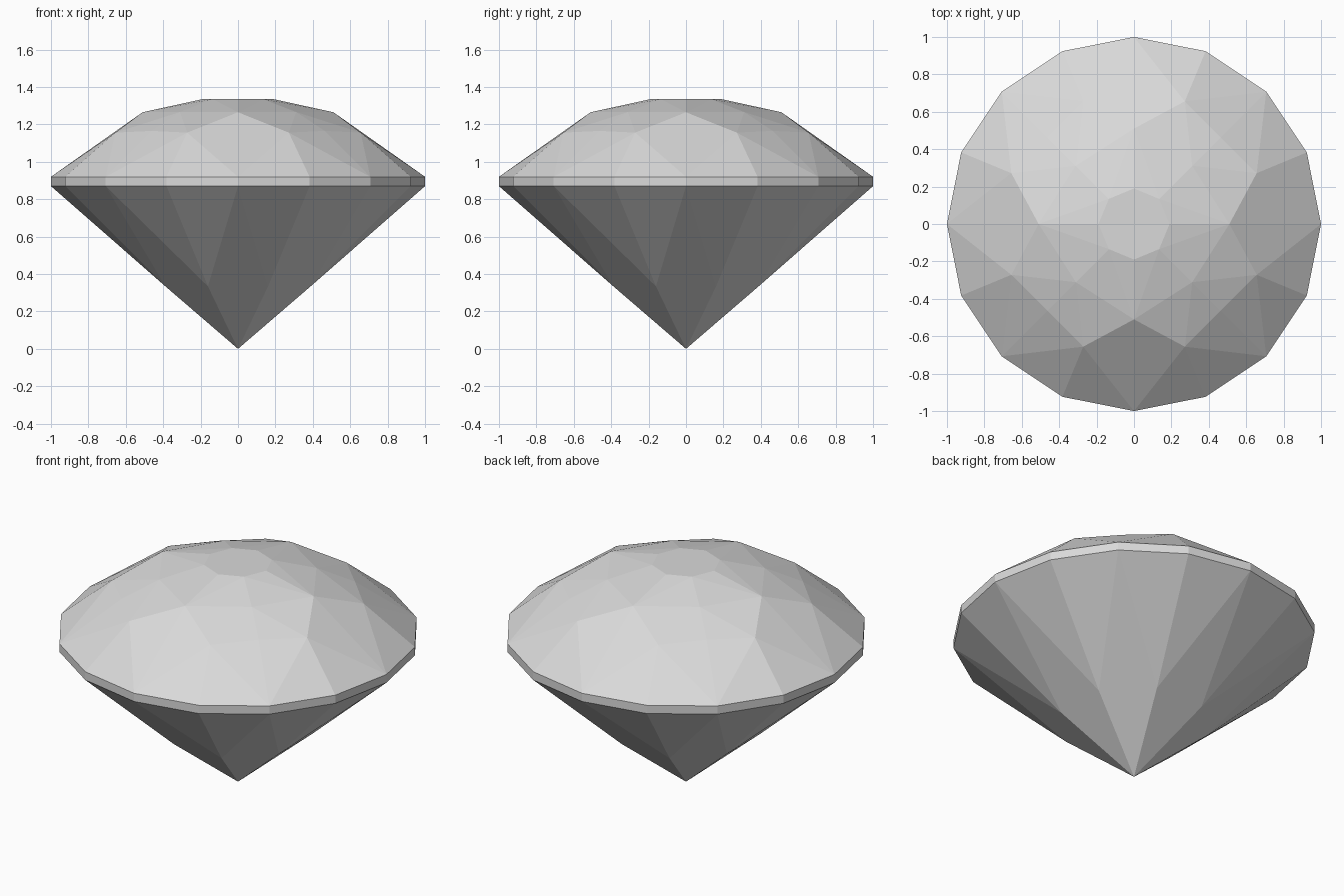
import bpy, bmesh, math

cube = bpy.data.objects.get("Cube")
if cube:
    bpy.data.objects.remove(cube, do_unlink=True)

# Pale grey stone
stone = bpy.data.materials.new("pale_grey_stone")
stone.use_nodes = True
colour = (0.7, 0.7, 0.7, 1)
stone.diffuse_color = colour
stone.node_tree.nodes["Principled BSDF"].inputs["Base Color"].default_value = colour


def ring(bm, count, radius, z, start=0.0):
    """Add evenly spaced corner points at one height; start is in degrees."""
    for i in range(count):
        a = math.radians(start) + math.tau * i / count
        bm.verts.new((radius * math.cos(a), radius * math.sin(a), z))


bm = bmesh.new()

# Pavilion: pointed base and the break between main and lower girdle facets
bm.verts.new((0, 0, 0))
ring(bm, 8, 0.42, 0.334, 22.5)

# Girdle: narrow upright band
ring(bm, 16, 1, 0.87)
ring(bm, 16, 1, 0.92)

# Crown: side corners, then diagonal and straight kite tips
ring(bm, 8, 0.71, 1.156, 22.5)
ring(bm, 4, 0.655, 1.165, 45)
ring(bm, 4, 0.51, 1.265)

# Dome facets and small flat table
ring(bm, 4, 0.44, 1.266, 45)
ring(bm, 8, 0.19, 1.335)

# Cut the facets as the convex skin of the corner points
hull = bmesh.ops.convex_hull(bm, input=bm.verts[:])
loose = [v for v in bm.verts if not v.link_faces]
bmesh.ops.delete(bm, geom=loose, context='VERTS')
bmesh.ops.dissolve_limit(bm, angle_limit=math.radians(1),
                         verts=bm.verts[:], edges=bm.edges[:])
bmesh.ops.recalc_face_normals(bm, faces=bm.faces[:])

mesh = bpy.data.meshes.new("cut_gemstone")
bm.to_mesh(mesh)
bm.free()
mesh.materials.append(stone)
gem = bpy.data.objects.new("cut_gemstone", mesh)
bpy.context.collection.objects.link(gem)
